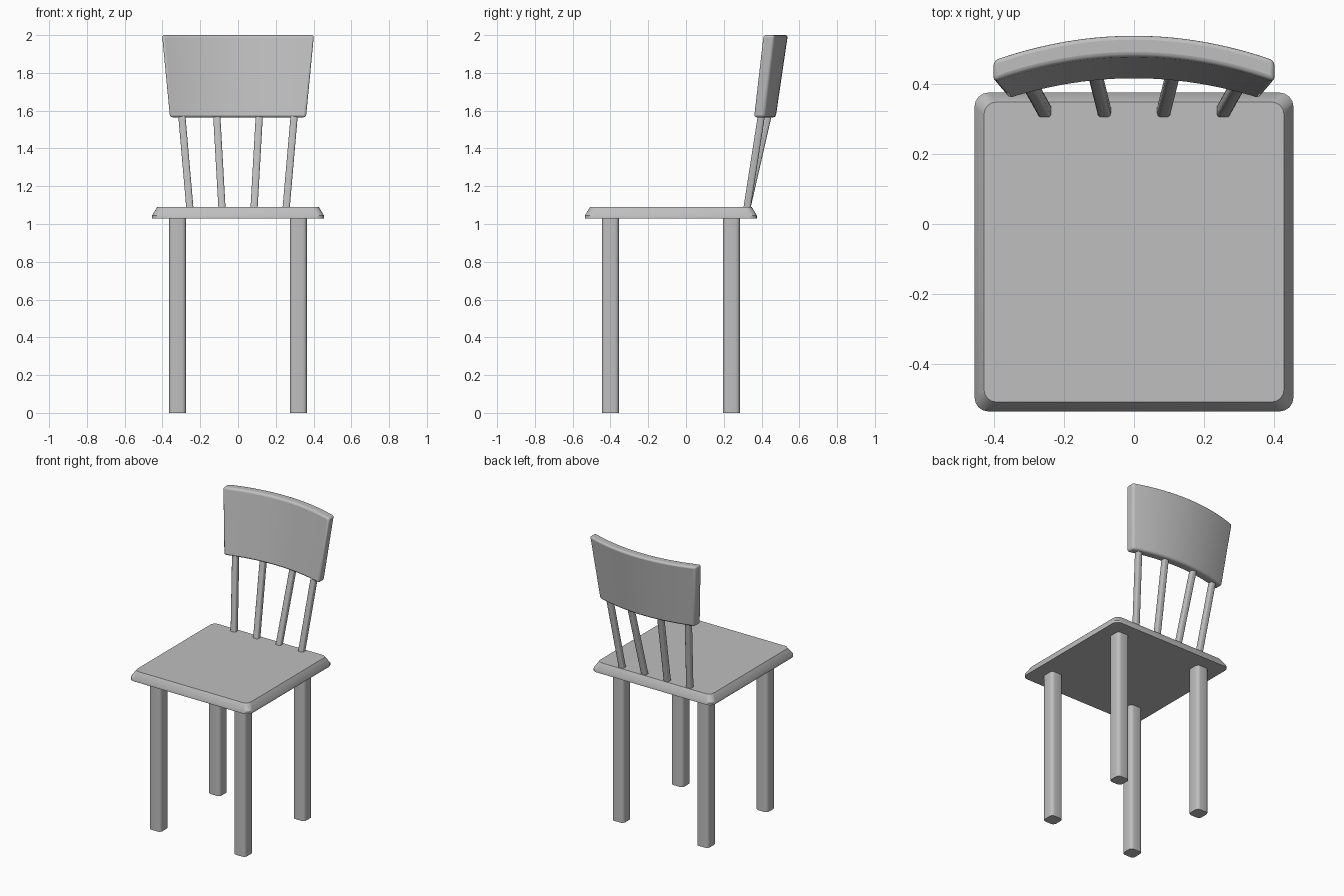
import bpy
import bmesh
import math
from mathutils import Vector

cube = bpy.data.objects.get("Cube")
if cube:
    bpy.data.objects.remove(cube, do_unlink=True)

GREY = (0.52, 0.52, 0.52, 1)
grey = bpy.data.materials.new("plain grey")
grey.use_nodes = True
grey.diffuse_color = GREY
grey.node_tree.nodes["Principled BSDF"].inputs["Base Color"].default_value = GREY


def finish(name, bm, bevel=0):
    """Turn a bmesh into a smooth-shaded object with sharp edges kept."""
    bmesh.ops.recalc_face_normals(bm, faces=bm.faces)
    mesh = bpy.data.meshes.new(name)
    bm.to_mesh(mesh)
    bm.free()
    mesh.materials.append(grey)
    obj = bpy.data.objects.new(name, mesh)
    bpy.context.collection.objects.link(obj)
    bpy.ops.object.select_all(action="DESELECT")
    obj.select_set(True)
    bpy.context.view_layer.objects.active = obj
    if bevel:
        mod = obj.modifiers.new("rounded edges", "BEVEL")
        mod.width = bevel
        mod.segments = 3
        mod.limit_method = "ANGLE"
        mod.angle_limit = math.radians(40)
    bpy.ops.object.shade_smooth_by_angle(angle=math.radians(32))
    return obj


def rounded_square(centre, half, radius, steps=4):
    """Points of a horizontal square with rounded corners."""
    points = []
    for quarter in range(4):
        mid = math.radians(45 + 90 * quarter)
        corner = Vector((math.copysign(half - radius, math.cos(mid)),
                         math.copysign(half - radius, math.sin(mid)), 0))
        for i in range(steps + 1):
            a = math.radians(90 * (quarter + i / steps))
            points.append(Vector(centre) + corner
                          + radius * Vector((math.cos(a), math.sin(a), 0)))
    return points


def loft(name, rings):
    """Skin a stack of matching rings and cap both ends."""
    bm = bmesh.new()
    loops = [[bm.verts.new(p) for p in ring] for ring in rings]
    for low, high in zip(loops, loops[1:]):
        for i in range(len(low)):
            j = (i + 1) % len(low)
            bm.faces.new((low[i], low[j], high[j], high[i]))
    bm.faces.new(loops[0][::-1])
    bm.faces.new(loops[-1])
    return finish(name, bm)


# Seat: flat slab with a sloping upper rim
SEAT_Y = -0.08
loft("seat", [rounded_square((0, SEAT_Y, z), half, radius)
              for z, half, radius in ((1.03, 0.455, 0.04), (1.045, 0.455, 0.04),
                                      (1.09, 0.428, 0.035))])

# Legs: straight posts with rounded corners
for side, x in (("left", 0.32), ("right", -0.32)):
    for end, dy in (("front", -0.32), ("back", 0.32)):
        loft(f"{end}_{side}_leg",
             [rounded_square((x, SEAT_Y + dy, z), 0.045, 0.022) for z in (0, 1.035)])

# Spindles: slim posts fanning out from the seat to the backrest
for side, sign in (("left", 1), ("right", -1)):
    for place, foot_x, head_x, head_y in (("inner", 0.085, 0.113, 0.436),
                                          ("outer", 0.255, 0.298, 0.4)):
        foot = Vector((sign * foot_x, 0.323, 1.085))
        head = Vector((sign * head_x, head_y, 1.58))
        loft(f"{place}_{side}_spindle",
             [rounded_square(p, 0.019, 0.01, 3) for p in (foot, head)])

# Backrest: curved, backward-leaning board that widens upwards
SPANS = 24
bm = bmesh.new()
sections = []
for i in range(SPANS + 1):
    t = 2 * i / SPANS - 1
    section = []
    for z, half, front in ((1.565, 0.36, 0.414), (2.0, 0.402, 0.478)):
        x = t * half
        y = front - 0.44 * x * x
        pair = [bm.verts.new((x, y, z)), bm.verts.new((x, y + 0.061, z))]
        section += pair if z < 1.8 else pair[::-1]
    sections.append(section)
for a, b in zip(sections, sections[1:]):
    for k in range(4):
        n = (k + 1) % 4
        bm.faces.new((a[k], a[n], b[n], b[k]))
bm.faces.new(sections[0])
bm.faces.new(sections[-1])
finish("backrest", bm, bevel=0.013)
